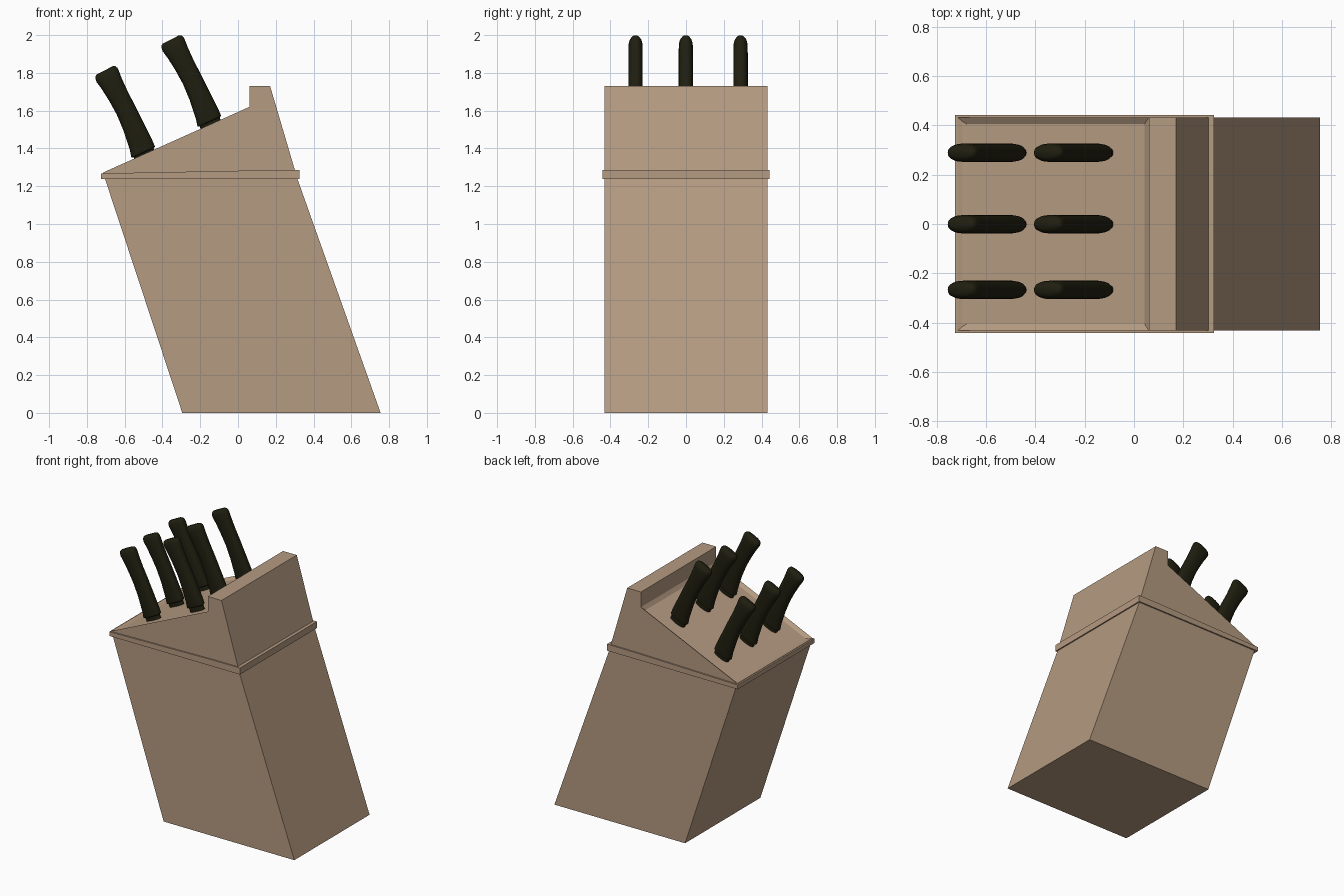
import bpy, bmesh, math
from mathutils import Vector

if "Cube" in bpy.data.objects:
    bpy.data.objects.remove(bpy.data.objects["Cube"])


def material(name, rgb):
    m = bpy.data.materials.new(name)
    m.diffuse_color = (*rgb, 1)
    m.use_nodes = True
    m.node_tree.nodes["Principled BSDF"].inputs["Base Color"].default_value = m.diffuse_color
    return m


wood = material("warm wood", (0.46, 0.325, 0.22))
black = material("handle black", (0.014, 0.013, 0.005))


def add_object(name, bm, mat):
    bmesh.ops.recalc_face_normals(bm, faces=bm.faces)
    mesh = bpy.data.meshes.new(name)
    bm.to_mesh(mesh)
    bm.free()
    mesh.materials.append(mat)
    ob = bpy.data.objects.new(name, mesh)
    bpy.context.collection.objects.link(ob)
    return ob


def prism(profile, half):
    """Extrude an x-z profile symmetrically along y."""
    bm = bmesh.new()
    face = bm.faces.new([bm.verts.new((x, -half, z)) for x, z in profile])
    ext = bmesh.ops.extrude_face_region(bm, geom=[face])
    for v in ext["geom"]:
        if isinstance(v, bmesh.types.BMVert):
            v.co.y = half
    bmesh.ops.recalc_face_normals(bm, faces=bm.faces)
    return bm


# Leaning block with a sloped top, raised back lip and recessed slot panel
bm = prism([(-0.295, 0), (0.755, 0), (0.316, 1.235), (0.17, 1.73),
            (0.06, 1.73), (0.06, 1.62), (-0.715, 1.272)], 0.432)
bm.normal_update()
slope = next(f for f in bm.faces if f.normal.z > 0.8 and f.normal.x < -0.2)
normal = slope.normal.copy()
bmesh.ops.inset_region(bm, faces=[slope], thickness=0.038)
for v in slope.verts:
    v.co -= normal * 0.018
add_object("block", bm, wood)

# Trim band around the block, slightly proud of the sides
add_object("trim_band", prism([(-0.725, 1.237), (0.325, 1.237), (0.325, 1.285),
                               (0.06, 1.283), (-0.725, 1.268)], 0.442), wood)

# Handle stations: centre x, centre z, in-plane half width, y half width, tilt from vertical
STATIONS = [
    (-0.132, 1.500, 0.058, 0.026, 24), (-0.150, 1.540, 0.058, 0.026, 24),
    (-0.152, 1.544, 0.069, 0.036, 25), (-0.163, 1.580, 0.065, 0.038, 25),
    (-0.204, 1.680, 0.057, 0.038, 25), (-0.243, 1.765, 0.054, 0.038, 25),
    (-0.283, 1.840, 0.055, 0.038, 27), (-0.318, 1.905, 0.060, 0.038, 29),
    (-0.340, 1.945, 0.066, 0.037, 28), (-0.347, 1.961, 0.065, 0.033, 27),
    (-0.352, 1.971, 0.060, 0.025, 27), (-0.355, 1.977, 0.048, 0.012, 27),
]
SIDES = 28


def handle(name, dx, y, dz):
    bm = bmesh.new()
    rings = []
    for x, z, w, t, tilt in STATIONS:
        a = math.radians(tilt)
        across = Vector((math.cos(a), 0, math.sin(a)))
        ring = []
        for i in range(SIDES):
            u = 2 * math.pi * i / SIDES
            c, s = math.cos(u), math.sin(u)
            c = math.copysign(abs(c) ** 0.8, c)
            s = math.copysign(abs(s) ** 0.8, s)
            p = Vector((x + dx, y + s * t, z + dz)) + across * (c * w)
            ring.append(bm.verts.new(p))
        rings.append(ring)
    for lo, hi in zip(rings, rings[1:]):
        for i in range(SIDES):
            j = (i + 1) % SIDES
            bm.faces.new((lo[i], lo[j], hi[j], hi[i]))
    bm.faces.new(rings[0])
    bm.faces.new(rings[-1])
    ob = add_object(name, bm, black)
    bpy.ops.object.select_all(action='DESELECT')
    ob.select_set(True)
    bpy.context.view_layer.objects.active = ob
    bpy.ops.object.shade_smooth_by_angle(angle=math.radians(50))


# Two rows of three knife handles
for row, (dx, dz) in enumerate([(0, 0), (-0.35, -0.163)]):
    for col, y in enumerate([-0.267, -0.001, 0.289]):
        handle(f"knife_handle_{row}_{col}", dx, y, dz)
